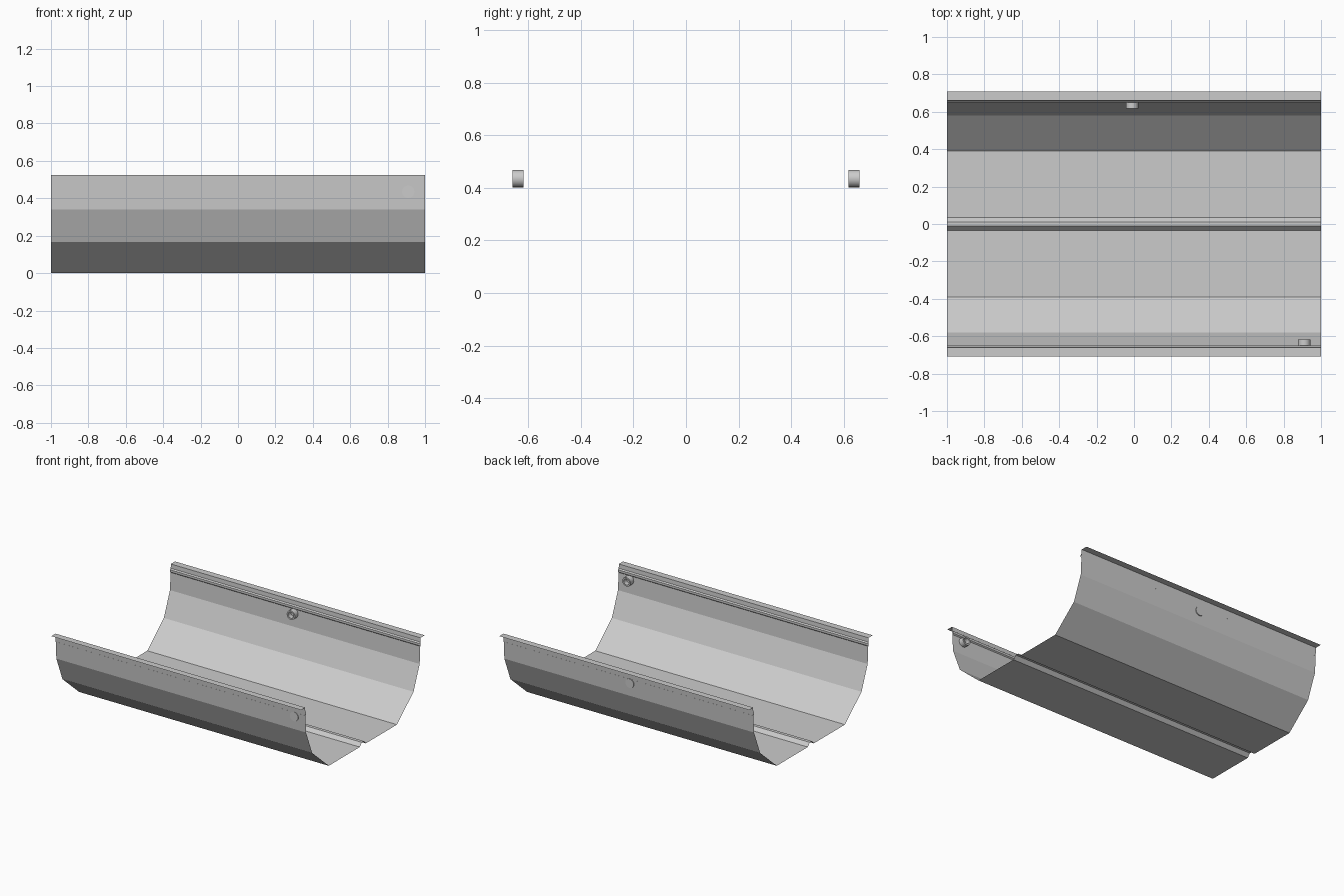
import bpy, bmesh, math
from mathutils import Matrix

if "Cube" in bpy.data.objects:
    bpy.data.objects.remove(bpy.data.objects["Cube"])


def finish(bm, name):
    me = bpy.data.meshes.new(name)
    bm.to_mesh(me)
    bm.free()
    ob = bpy.data.objects.new(name, me)
    bpy.context.collection.objects.link(ob)
    return ob


def extrude_profile(name, pts, half=1.0):
    """Sweep an open (y, z) profile along x as a thin sheet."""
    bm = bmesh.new()
    a = [bm.verts.new((-half, y, z)) for y, z in pts]
    b = [bm.verts.new((half, y, z)) for y, z in pts]
    for i in range(len(pts) - 1):
        bm.faces.new((a[i], b[i], b[i + 1], a[i + 1]))
    return finish(bm, name)


# Trough sheet: centre rib, floor, faceted wall, rim flange (mirrored in y)
half = [(0.012, 0.025), (0.035, 0), (0.39, 0), (0.58, 0.165),
        (0.65, 0.34), (0.66, 0.525), (0.708, 0.525)]
extrude_profile("trough_sheet", [(-y, z) for y, z in reversed(half)] + half)

# Narrow bead along the inside of each rim
bead = [(0.657, 0.465), (0.649, 0.472), (0.649, 0.488), (0.658, 0.495)]
for side, label in ((1, "back"), (-1, "front")):
    extrude_profile(label + "_rim_bead", [(side * y, z) for y, z in bead])


# Socket: short tube through the wall, closed on the outside
def socket(name, x, side, z=0.435, r=0.033, hole=0.022, n=20):
    rings = [(0.0, 0.66), (r, 0.66), (r, 0.618), (hole, 0.618), (hole, 0.652)]
    bm = bmesh.new()
    loops = []
    for rad, y in rings[1:]:
        loops.append([bm.verts.new((x + rad * math.cos(2 * math.pi * k / n),
                                    side * y,
                                    z + rad * math.sin(2 * math.pi * k / n)))
                      for k in range(n)])
    for p, q in zip(loops, loops[1:]):
        for k in range(n):
            j = (k + 1) % n
            bm.faces.new((p[k], p[j], q[j], q[k]))
    bm.faces.new(loops[0])
    bm.faces.new(loops[-1])
    bmesh.ops.recalc_face_normals(bm, faces=bm.faces)
    ob = finish(bm, name)
    bpy.context.view_layer.objects.active = ob
    ob.select_set(True)
    bpy.ops.object.shade_smooth_by_angle(angle=math.radians(40))
    ob.select_set(False)


socket("back_socket", -0.01, 1)
socket("front_socket", 0.91, -1)
